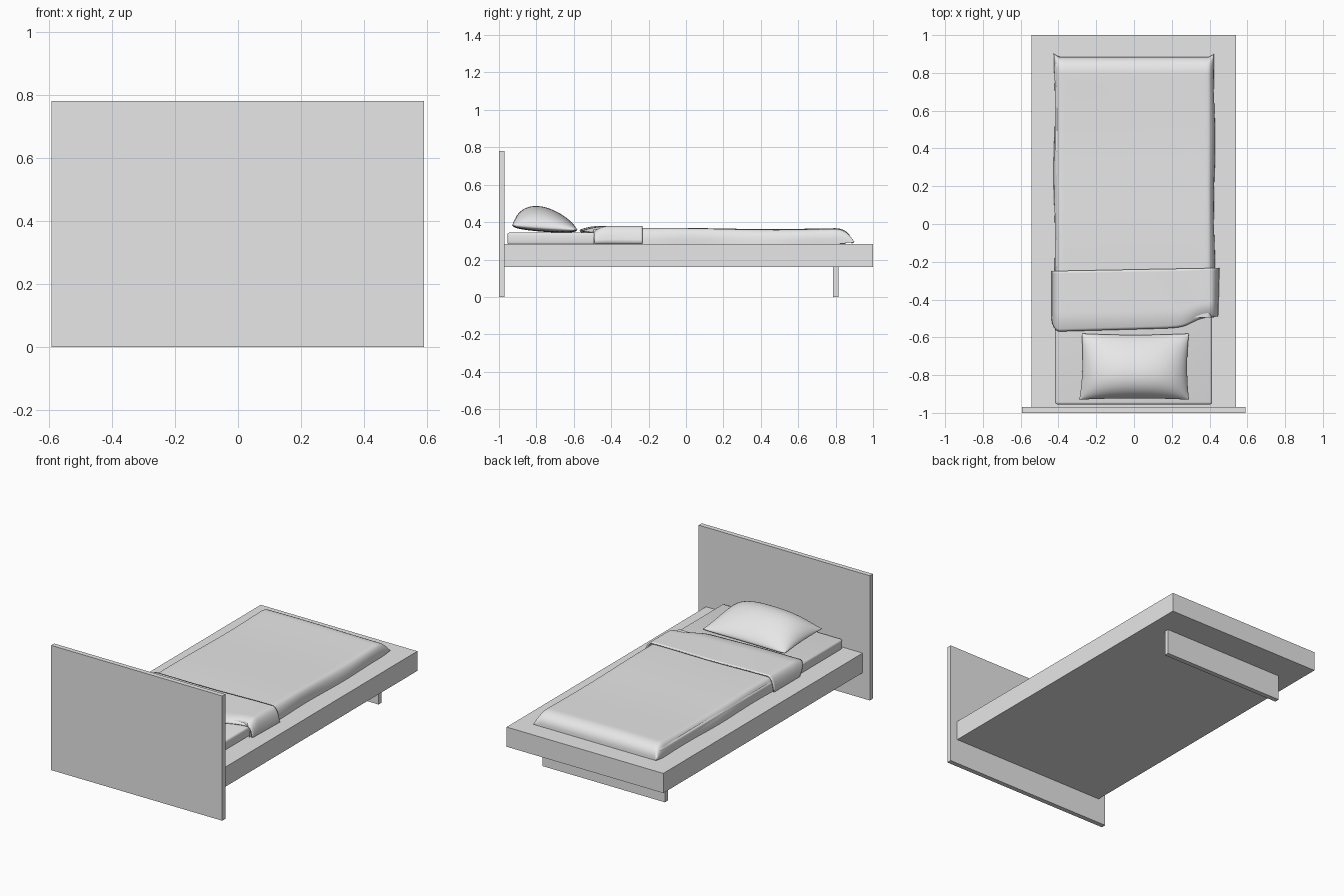
import bpy, bmesh, math

if "Cube" in bpy.data.objects:
    bpy.data.objects.remove(bpy.data.objects["Cube"])

grey = bpy.data.materials.new("plain grey")
grey.diffuse_color = (0.8, 0.8, 0.8, 1)
grey.use_nodes = True
grey.node_tree.nodes["Principled BSDF"].inputs["Base Color"].default_value = grey.diffuse_color


def finish(name, bm, smooth=False):
    me = bpy.data.meshes.new(name)
    bm.to_mesh(me)
    bm.free()
    me.materials.append(grey)
    ob = bpy.data.objects.new(name, me)
    bpy.context.collection.objects.link(ob)
    if smooth:
        for p in me.polygons:
            p.use_smooth = True
    return ob


def box(name, x0, x1, y0, y1, z0, z1, bevel=0):
    bm = bmesh.new()
    bmesh.ops.create_cube(bm, size=1)
    for v in bm.verts:
        v.co.x = x0 if v.co.x < 0 else x1
        v.co.y = y0 if v.co.y < 0 else y1
        v.co.z = z0 if v.co.z < 0 else z1
    if bevel:
        bmesh.ops.bevel(bm, geom=bm.edges[:], offset=bevel, segments=3,
                        profile=0.5, affect='EDGES')
    return finish(name, bm)


def sheet(bm, fn, nu, nv):
    """Grid surface from fn(u, v) with u, v in -1..1."""
    rows = [[bm.verts.new(fn(2 * i / nu - 1, 2 * j / nv - 1))
             for i in range(nu + 1)] for j in range(nv + 1)]
    for a, b in zip(rows, rows[1:]):
        for i in range(nu):
            bm.faces.new((a[i], a[i + 1], b[i + 1], b[i]))


def rim(u, share, width):
    """Returns (position in -1..1, height 0..1) of a flat top with rounded ends."""
    a = abs(u)
    if a <= 1 - share:
        return u * (1 - width) / (1 - share), 1.0
    t = (a - 1 + share) / share * math.pi / 2
    return math.copysign(1 - width + width * math.sin(t), u), max(0, math.cos(t)) ** 0.8


# Frame
box("headboard", -0.593, 0.591, -1.0, -0.97, 0, 0.78)
box("platform", -0.543, 0.541, -0.97, 1.0, 0.16, 0.283)
box("foot_support", -0.425, 0.423, 0.785, 0.815, 0, 0.16)

# Mattress
mattress = box("mattress", -0.418, 0.414, -0.955, 0.855, 0.28, 0.344, 0.012)
for p in mattress.data.polygons:
    p.use_smooth = True


# Blanket, draped over sides and foot end
def blanket_point(u, v):
    px, f = rim(u, 0.35, 0.09)
    if v > 0:
        py, g = rim(v, 0.3, 0.13)
    else:
        py, g = v, 1.0
    y = 0.195 + 0.69 * py
    x = px * 0.424 + 0.002
    top = 0.364 + 0.003 * math.sin(6 * y + 2) + 0.002 * math.sin(7 * x + 3 * y)
    z = 0.284 + (top - 0.284) * f * g
    # wavy hem and pulled-out corners
    x += 0.004 * math.sin(9 * y + 4 * u) * abs(u) ** 6
    ear = max(0, (abs(u) - 0.7) / 0.3) * max(0, (v - 0.75) / 0.25)
    y += 0.02 * ear
    z += 0.012 * ear
    return x, y, z


bm = bmesh.new()
sheet(bm, blanket_point, 48, 80)
finish("blanket", bm, True)


# Turned-down fold at the head end of the blanket
def fold_point(u, v):
    px, f = rim(u, 0.35, 0.09)
    side = 1 / (1 + math.exp(-(px * 0.445 - 0.31) * 35))
    head = -0.57 + 0.025 * (px + 1) / 2 + 0.055 * side
    if u < 0:
        head += 0.07 * (1 - f)
    foot = -0.241 + 0.008 * px
    t = (v + 1) / 2
    y = head + (foot - head) * t
    x = 0.005 + px * 0.436
    drop = (1 - min(1, t / 0.3)) ** 2
    top = 0.377 + 0.002 * math.sin(9 * x + 6 * y) - (0.018 + 0.012 * side) * drop
    z = 0.286 + (top - 0.286) * f
    x += 0.012 * (1 - f) * math.copysign(1, u) * (0.4 + 0.6 * t if u > 0 else 0.5)
    return x, y, z


bm = bmesh.new()
sheet(bm, fold_point, 56, 24)
fold = finish("blanket_fold", bm, True)
m = fold.modifiers.new("thickness", 'SOLIDIFY')
m.thickness = 0.009
m.offset = -1


# Pillow: plump top, shallow underside, pinched edges
def pillow_point(u, v, up):
    a, b = math.sin(u * math.pi / 2), math.sin(v * math.pi / 2)
    x = 0.008 + 0.283 * a * (1 - 0.035 * (1 - b * b)) - 0.008 * (1 - v) * (a < 0) * abs(a)
    y = -0.755 + 0.175 * b * (1 - 0.04 * (1 - a * a))
    seam = 0.372 - 0.012 * b
    full = max(0, 1 - abs(a) ** 2.6) ** 0.6 * max(0, 1 - b * b) ** 0.6
    z = seam + (0.108 * full * (1 - 0.28 * b) if up else -0.024 * full ** 0.5)
    return x, y, z


bm = bmesh.new()
for up in (True, False):
    sheet(bm, lambda u, v: pillow_point(u, v, up), 40, 32)
bmesh.ops.remove_doubles(bm, verts=bm.verts[:], dist=0.0003)
bmesh.ops.recalc_face_normals(bm, faces=bm.faces[:])
finish("pillow", bm, True)
